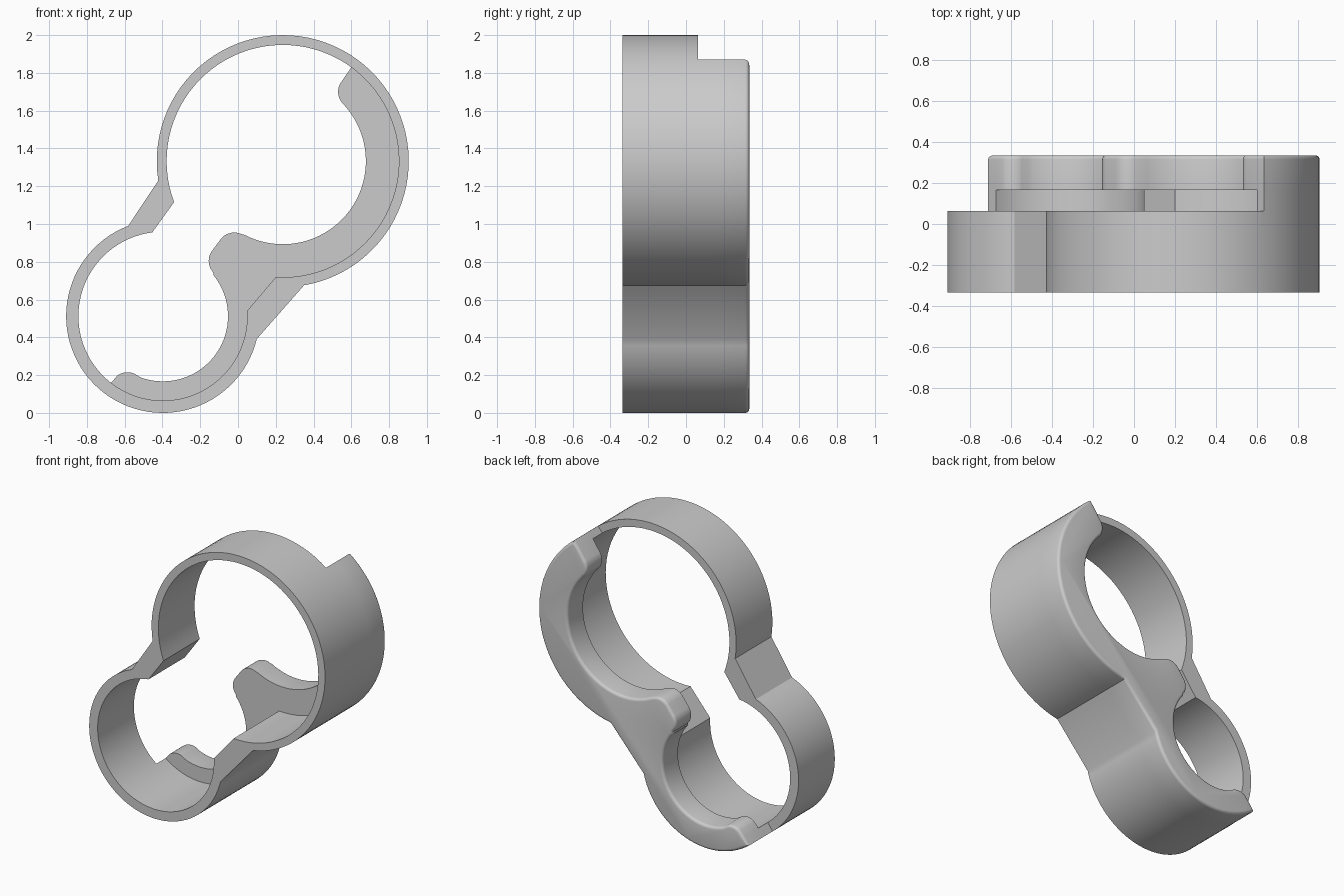
import bpy, bmesh, math

if "Cube" in bpy.data.objects:
    bpy.data.objects.remove(bpy.data.objects["Cube"])

# Ring centres in the x-z plane and depth levels along y
BIG, SMALL = (0.237, 1.333), (-0.398, 0.512)
FRONT, STEP, LIP, BACK = -0.335, 0.063, 0.165, 0.335


def arc(c, r, p, q, clockwise=True):
    """Points on a circle from the direction of p to the direction of q."""
    a = math.atan2(p[1] - c[1], p[0] - c[0])
    b = math.atan2(q[1] - c[1], q[0] - c[0])
    sweep = -((a - b) % math.tau) if clockwise else (b - a) % math.tau
    n = max(6, int(abs(sweep) / math.radians(4)))
    return [(c[0] + r * math.cos(a + sweep * i / n),
             c[1] + r * math.sin(a + sweep * i / n)) for i in range(n + 1)]


# Figure-eight outlines, split where the raised back half starts and ends
outer_right = (arc(BIG, 0.667, (0.633, 1.87), (0.35, 0.675))
               + arc(SMALL, 0.512, (0.105, 0.39), (-0.71, 0.108)))
outer_left = (arc(SMALL, 0.512, (-0.71, 0.108), (-0.585, 1.0))
              + arc(BIG, 0.667, (-0.425, 1.23), (0.633, 1.87)))
inner_right = (arc(BIG, 0.615, (0.60, 1.83), (0.2, 0.719))
               + arc(SMALL, 0.447, (0.05, 0.54), (-0.67, 0.161)))
inner_left = (arc(SMALL, 0.447, (-0.67, 0.161), (-0.455, 0.965))
              + arc(BIG, 0.615, (-0.34, 1.115), (0.60, 1.83)))

# Inner edge of the retaining lip, with rounded lobes at the ends and waist
lip = (arc((0.62, 1.70), 0.09, (0.55, 1.757), (0.56, 1.635), False)
       + arc(BIG, 0.44, (0.57, 1.628), (0.035, 0.94))
       + arc((-0.02, 0.865), 0.09, (0.015, 0.947), (-0.09, 0.922), False)
       + arc((-0.065, 0.805), 0.09, (-0.137, 0.86), (-0.13, 0.745), False)
       + arc(SMALL, 0.345, (-0.125, 0.735), (-0.515, 0.188))
       + arc((-0.585, 0.125), 0.09, (-0.548, 0.207), (-0.64, 0.195), False))
lip = [inner_right[0]] + lip + [inner_right[-1]]

bm = bmesh.new()


def cap(path_a, path_b, y):
    """Flat face between two paths."""
    pts = []
    for p in path_a + path_b[::-1]:
        if not pts or math.dist(p, pts[-1]) > 1e-4:
            pts.append(p)
    if math.dist(pts[0], pts[-1]) < 1e-4:
        pts.pop()
    bm.faces.new([bm.verts.new((x, y, z)) for x, z in pts])


def wall(path, y0, y1):
    """Strip swept along y."""
    for (ax, az), (bx, bz) in zip(path, path[1:]):
        if math.hypot(ax - bx, az - bz) > 1e-4:
            bm.faces.new([bm.verts.new(v) for v in
                          ((ax, y0, az), (bx, y0, bz), (bx, y1, bz), (ax, y1, az))])


# Full front band
for outer, inner in ((outer_right, inner_right), (outer_left, inner_left)):
    cap(outer, inner, FRONT)
    wall(outer, FRONT, STEP)
    wall(inner, FRONT, STEP)
cap(outer_left, inner_left, STEP)

# Half-height back wall with its two end faces
wall(outer_right, STEP, LIP)
wall(inner_right, STEP, LIP)
for i in (0, -1):
    wall([outer_right[i], inner_right[i]], STEP, LIP)

# Retaining lip
cap(inner_right, lip, LIP)
wall(outer_right, LIP, BACK)
wall([outer_right[0]] + lip + [outer_right[-1]], LIP, BACK)
cap(outer_right, lip, BACK)

bmesh.ops.remove_doubles(bm, verts=bm.verts, dist=0.0005)
bmesh.ops.recalc_face_normals(bm, faces=bm.faces)

# Rounded rear edge
rim = [e for e in bm.edges if all(v.co.y > BACK - 1e-4 for v in e.verts)]
bmesh.ops.bevel(bm, geom=rim, offset=0.02, segments=4, profile=0.5,
                affect='EDGES', clamp_overlap=False)
bmesh.ops.recalc_face_normals(bm, faces=bm.faces)

mesh = bpy.data.meshes.new("double_ring_clip")
bm.to_mesh(mesh)
bm.free()
clip = bpy.data.objects.new("double_ring_clip", mesh)
bpy.context.collection.objects.link(clip)

grey = bpy.data.materials.new("plain_grey")
grey.diffuse_color = (0.6, 0.6, 0.6, 1)
grey.use_nodes = True
grey.node_tree.nodes["Principled BSDF"].inputs["Base Color"].default_value = grey.diffuse_color
mesh.materials.append(grey)

bpy.context.view_layer.objects.active = clip
clip.select_set(True)
bpy.ops.object.shade_smooth_by_angle(angle=math.radians(30))
